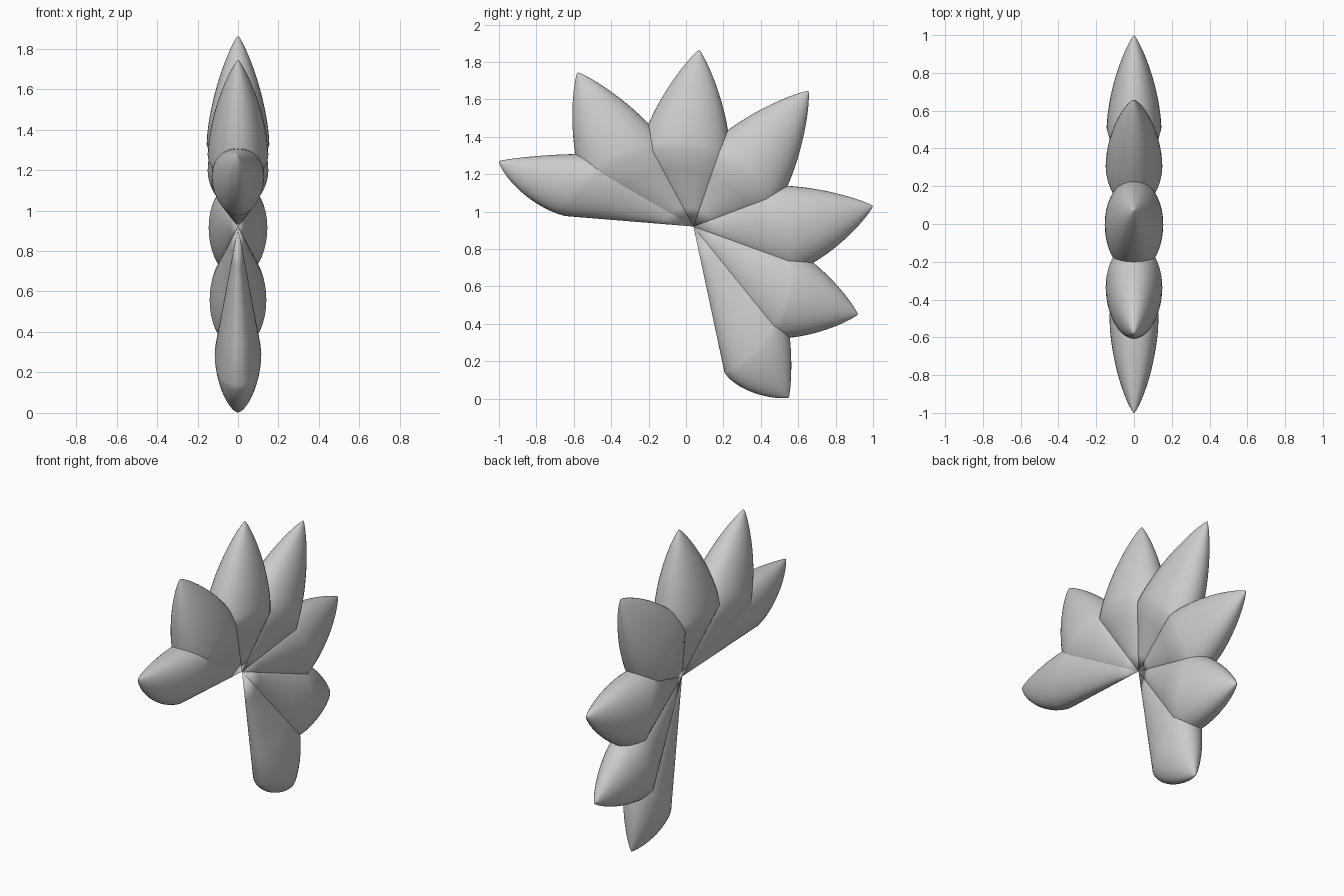
import bpy, bmesh, math
from mathutils import Vector

cube = bpy.data.objects.get("Cube")
if cube:
    bpy.data.objects.remove(cube, do_unlink=True)

grey = bpy.data.materials.new("light_grey")
grey.use_nodes = True
grey.diffuse_color = (0.6, 0.6, 0.6, 1)
grey.node_tree.nodes["Principled BSDF"].inputs["Base Color"].default_value = (0.6, 0.6, 0.6, 1)

PIVOT = Vector((0, 0.04, 0.92))   # thin inner point of the fan
HUB = Vector((0, -0.08, 0.70))    # centre of the rim arc
RADIUS = 0.63
SIDES, STEPS = 40, 18


def rim_point(degrees, x=0.0):
    a = math.radians(degrees)
    return HUB + Vector((x, RADIUS * math.cos(a), RADIUS * math.sin(a)))


def petal(name, angle, spread, thick, tip_y, tip_z):
    """Elliptical cone from the pivot to the rim, then a rounded taper to the tip."""
    tip = Vector((0, tip_y, tip_z))
    centre = rim_point(angle)
    turns = [2 * math.pi * i / SIDES for i in range(SIDES)]
    base = [rim_point(angle + spread * math.cos(t), thick * math.sin(t)) for t in turns]
    bm = bmesh.new()
    rings = []
    # fan part
    for k in (0.25, 0.5, 0.75):
        rings.append([bm.verts.new(PIVOT.lerp(p, k)) for p in base])
    # petal part
    for j in range(STEPS):
        u = math.sin(j / STEPS * math.pi / 2)
        f = (1 - u ** 1.6) ** 0.85
        mid = centre.lerp(tip, u)
        rings.append([bm.verts.new(mid + (p - centre) * f) for p in base])
    start, end = bm.verts.new(PIVOT), bm.verts.new(tip)
    for i in range(SIDES):
        n = (i + 1) % SIDES
        bm.faces.new((start, rings[0][n], rings[0][i]))
        bm.faces.new((end, rings[-1][i], rings[-1][n]))
        for a, b in zip(rings, rings[1:]):
            bm.faces.new((a[i], a[n], b[n], b[i]))
    bmesh.ops.recalc_face_normals(bm, faces=bm.faces)
    mesh = bpy.data.meshes.new(name)
    bm.to_mesh(mesh)
    bm.free()
    mesh.materials.append(grey)
    ob = bpy.data.objects.new(name, mesh)
    bpy.context.collection.objects.link(ob)
    bpy.ops.object.select_all(action='DESELECT')
    ob.select_set(True)
    bpy.context.view_layer.objects.active = ob
    bpy.ops.object.shade_smooth_by_angle(angle=math.radians(50))


# rim angle, half spread, half thickness, tip y, tip z (front to back)
petals = [
    (132, 22, 0.130, -1.00, 1.27),
    (114, 23, 0.150, -0.58, 1.745),
    (83, 23, 0.155, 0.07, 1.865),
    (52, 23, 0.150, 0.655, 1.645),
    (20, 23, 0.145, 1.00, 1.03),
    (-13, 23, 0.140, 0.92, 0.45),
    (-41, 22, 0.115, 0.55, 0.005),
]
for i, spec in enumerate(petals, 1):
    petal(f"petal_{i}", *spec)
